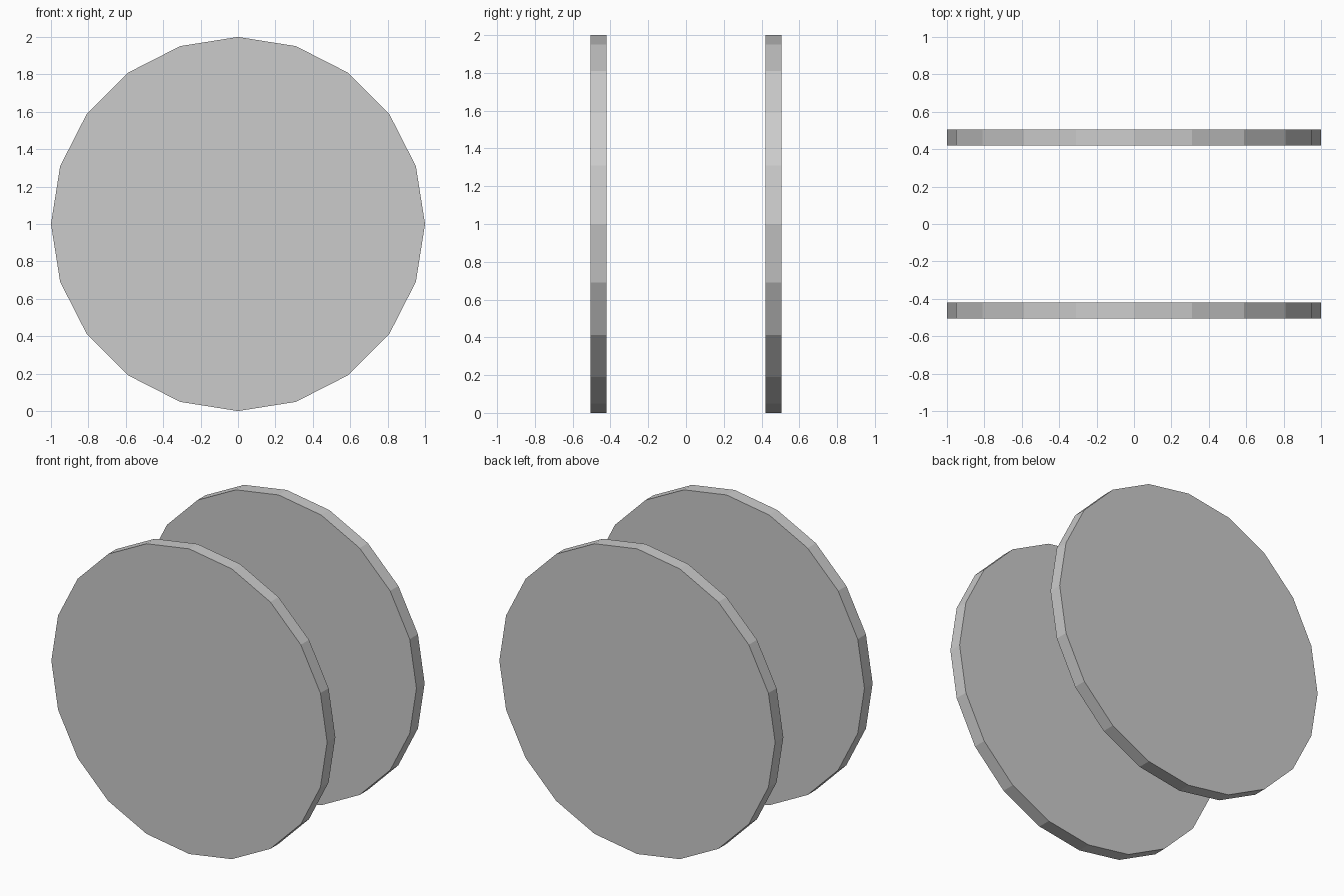
import bpy
from math import radians

if "Cube" in bpy.data.objects:
    bpy.data.objects.remove(bpy.data.objects["Cube"])

RADIUS = 1.0
INNER, OUTER = 0.42, 0.505


def disc(name, side):
    # Flat 20-sided disc standing upright, axis along y
    bpy.ops.mesh.primitive_cylinder_add(
        vertices=20, radius=RADIUS, depth=OUTER - INNER,
        location=(0, side * (INNER + OUTER) / 2, RADIUS),
        rotation=(radians(90), 0, 0))
    obj = bpy.context.object
    obj.name = name
    bpy.ops.object.transform_apply(location=False, rotation=True, scale=True)
    return obj


# Matching pair of separate wheels, front and back
for name, side in (("front_wheel", -1), ("back_wheel", 1)):
    disc(name, side)
